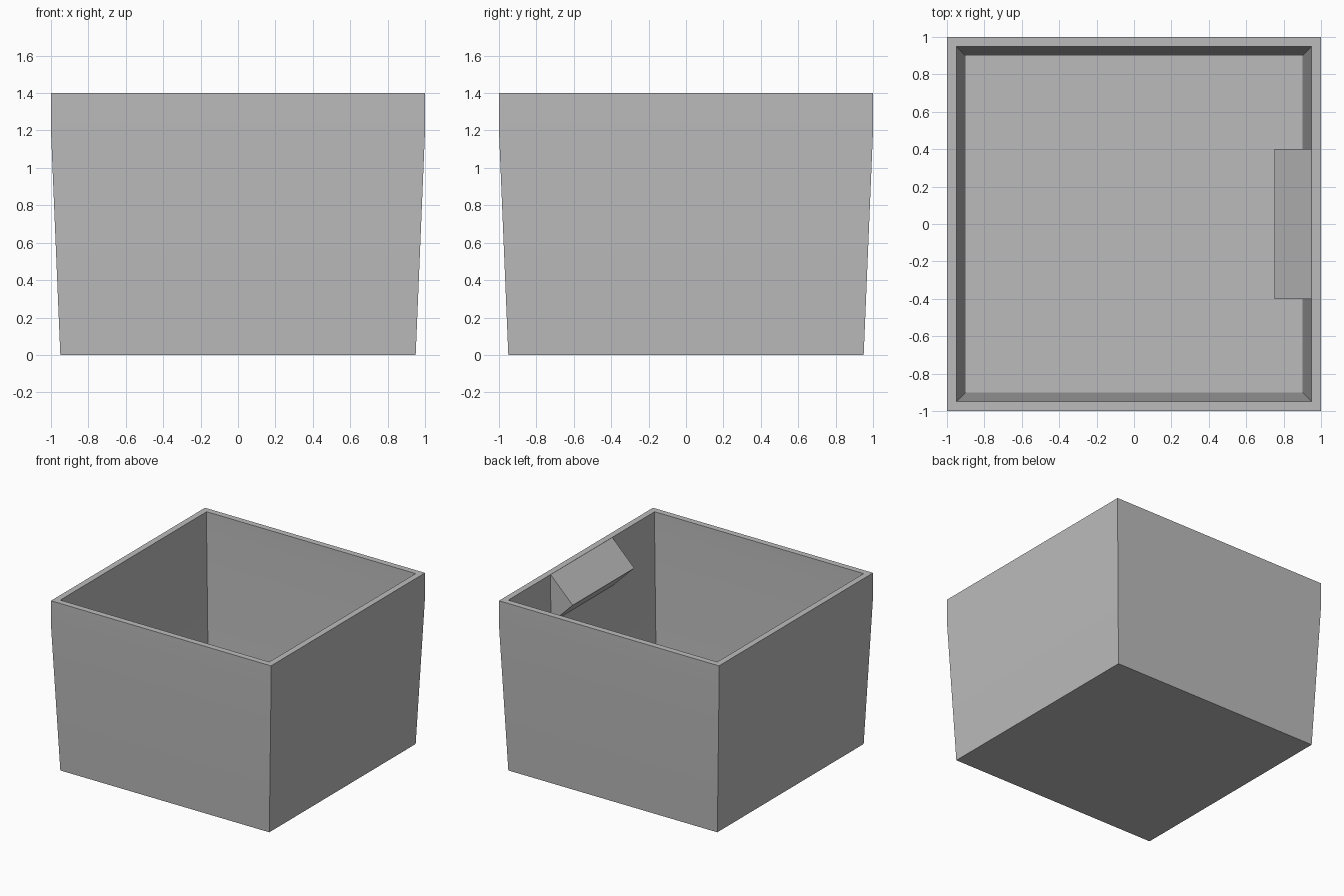
import bpy
import bmesh
from math import radians

cube = bpy.data.objects.get("Cube")
if cube:
    bpy.data.objects.remove(cube, do_unlink=True)

grey = bpy.data.materials.new("plain grey")
grey.use_nodes = True
colour = (0.5, 0.5, 0.5, 1)
grey.diffuse_color = colour
grey.node_tree.nodes["Principled BSDF"].inputs["Base Color"].default_value = colour


def loft(name, rings):
    """Join rings of points into a closed solid with capped ends."""
    bm = bmesh.new()
    loops = [[bm.verts.new(p) for p in ring] for ring in rings]
    for a, b in zip(loops, loops[1:]):
        for i in range(len(a)):
            j = (i + 1) % len(a)
            bm.faces.new((a[i], a[j], b[j], b[i]))
    bm.faces.new(loops[0])
    bm.faces.new(loops[-1])
    bmesh.ops.recalc_face_normals(bm, faces=bm.faces)
    mesh = bpy.data.meshes.new(name)
    bm.to_mesh(mesh)
    bm.free()
    mesh.materials.append(grey)
    obj = bpy.data.objects.new(name, mesh)
    bpy.context.collection.objects.link(obj)
    return obj


def square(half, z):
    return [(-half, -half, z), (half, -half, z), (half, half, z), (-half, half, z)]


# Open bin: up the tapered outside, over the rim, down the inside to the floor
HEIGHT, BEND, WALL = 1.4, 1.2, 0.05
profile = [(0.95, 0), (1, BEND), (1, HEIGHT),
           (1 - WALL, HEIGHT), (1 - WALL, BEND), (0.9, WALL)]
bin_body = loft("bin_body", [square(half, z) for half, z in profile])
bpy.ops.object.select_all(action="DESELECT")
bin_body.select_set(True)
bpy.context.view_layer.objects.active = bin_body
bpy.ops.object.shade_smooth_by_angle(angle=radians(30))

# Wedge-shaped ledge on the inside of one wall, its back sunk into the wall
wedge = [(0.95, 1.399), (0.75, 1.2), (0.95, 1.0), (0.97, 1.0), (0.97, 1.399)]
loft("inner_ledge", [[(x, y, z) for x, z in wedge] for y in (-0.4, 0.4)])
